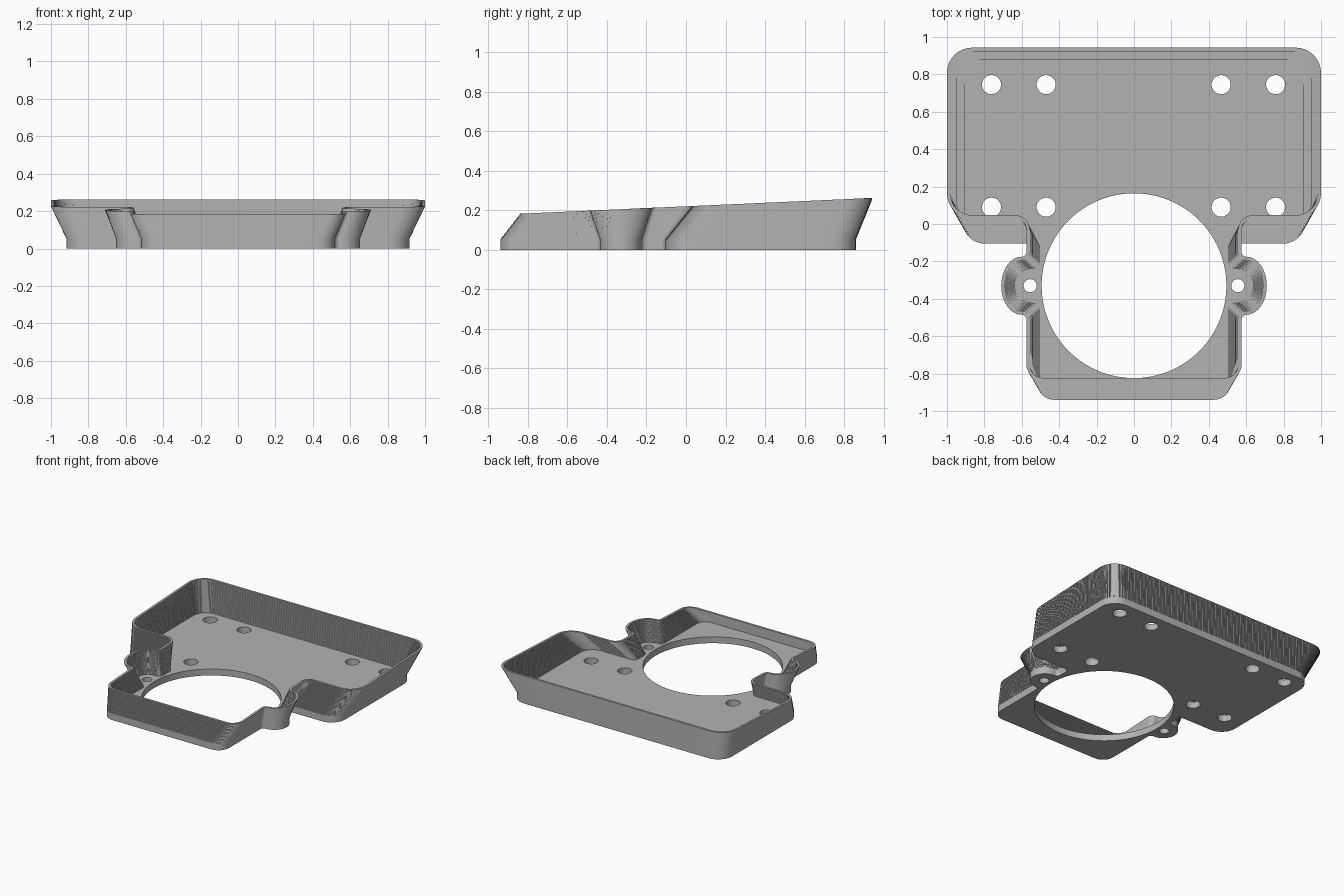
import bpy
import bmesh
import math
from mathutils import Vector

cube = bpy.data.objects.get("Cube")
if cube:
    bpy.data.objects.remove(cube)

FLOOR = 0.05      # plate thickness
WALL = 0.017      # wall thickness
LAYERS = 34       # fine steps up the flared wall
SEGS = 8          # segments per rounded corner

grey = bpy.data.materials.new("plain grey")
grey.use_nodes = True
grey.diffuse_color = (0.45, 0.45, 0.45, 1)
grey.node_tree.nodes["Principled BSDF"].inputs["Base Color"].default_value = grey.diffuse_color


def half_outline(front, back, waist, ear, side, shoulder, ear_half, r, ear_a, inner):
    """Corners of the +x half: x, y, rounding before and after the corner."""
    lo, hi = -0.33 - ear_half, -0.33 + ear_half
    f = 0.025
    return [
        (waist, front, 0.09, 0.09),
        (waist, lo, f, f),
        (ear, lo, ear_a, ear_half),
        (ear, hi, ear_half, ear_a),
        (waist, hi, f, f),
        (waist, shoulder, inner, inner),
        (side, shoulder, r, r),
        (side, back, r, r),
    ]


def outline(corners):
    """Round the corners of the half and mirror it into a closed loop."""
    pts = [Vector((0, corners[0][1]))] + [Vector(c[:2]) for c in corners]
    pts.append(Vector((0, corners[-1][1])))
    half = []
    for i, (_, _, a, b) in enumerate(corners, 1):
        p = pts[i]
        u = (pts[i - 1] - p).normalized() * a
        v = (pts[i + 1] - p).normalized() * b
        for k in range(SEGS + 1):
            t = math.pi / 2 * k / SEGS
            half.append(p + u * (1 - math.sin(t)) + v * (1 - math.cos(t)))
    return half + [Vector((-p.x, p.y)) for p in reversed(half)]


def inset(loop, d):
    """Move a counter-clockwise loop inwards."""
    n = len(loop)
    out = []
    for i, p in enumerate(loop):
        e = (p - loop[i - 1]).normalized()
        f = (loop[(i + 1) % n] - p).normalized()
        m = (e + f).normalized()
        out.append(p + Vector((-m.y, m.x)) * d / max(m.dot(e), 0.5))
    return out


def finish(obj):
    bpy.ops.object.select_all(action="DESELECT")
    obj.select_set(True)
    bpy.context.view_layer.objects.active = obj
    bpy.ops.object.shade_smooth_by_angle(angle=math.radians(30))


base = outline(half_outline(-0.94, 0.86, 0.517, 0.652, 0.917, -0.105, 0.105, 0.12, 0.105, 0.03))
rim = outline(half_outline(-0.84, 0.943, 0.575, 0.71, 1.0, 0.03, 0.155, 0.135, 0.108, 0.06))

# Floor plate: filled outline with round openings
curve = bpy.data.curves.new("floor_profile", "CURVE")
curve.dimensions = "2D"
curve.fill_mode = "BOTH"
curve.extrude = FLOOR / 2


def add_loop(points):
    spline = curve.splines.new("POLY")
    spline.points.add(len(points) - 1)
    for sp, p in zip(spline.points, points):
        sp.co = (p.x, p.y, 0, 1)
    spline.use_cyclic_u = True


def add_circle(x, y, r, n):
    angles = [2 * math.pi * k / n for k in range(n)]
    add_loop([Vector((x + r * math.cos(a), y + r * math.sin(a))) for a in angles])


add_loop(base)
add_circle(0, -0.33, 0.494, 96)
for x in (-0.555, 0.555):
    add_circle(x, -0.33, 0.035, 32)
for x in (-0.762, -0.47, 0.466, 0.757):
    for y in (0.09, 0.745):
        add_circle(x, y, 0.051, 32)

temp = bpy.data.objects.new("floor_temp", curve)
bpy.context.collection.objects.link(temp)
bpy.context.view_layer.update()
mesh = bpy.data.meshes.new_from_object(temp.evaluated_get(bpy.context.evaluated_depsgraph_get()))
bpy.data.objects.remove(temp)
bm = bmesh.new()
bm.from_mesh(mesh)
bmesh.ops.remove_doubles(bm, verts=bm.verts, dist=0.00001)
bmesh.ops.translate(bm, verts=bm.verts, vec=(0, 0, FLOOR / 2))
bmesh.ops.recalc_face_normals(bm, faces=bm.faces)
bm.to_mesh(mesh)
bm.free()
mesh.materials.clear()
mesh.materials.append(grey)
floor = bpy.data.objects.new("floor_plate", mesh)
bpy.context.collection.objects.link(floor)
finish(floor)

# Flared wall: thin stepped layers rising from the floor to a sloping rim
bm = bmesh.new()
outer, inner = [], []
for i in range(LAYERS):
    t = i / (LAYERS - 1)
    loop = [a.lerp(b, t) for a, b in zip(base, rim)]
    for rings, pts in ((outer, loop), (inner, inset(loop, WALL))):
        for s in (i / LAYERS, (i + 1) / LAYERS):
            ring = []
            for p, top in zip(pts, rim):
                height = 0.183 + 0.0447 * (top.y + 0.84)
                ring.append(bm.verts.new((p.x, p.y, FLOOR + (height - FLOOR) * s)))
            rings.append(ring)
rings = outer + inner[::-1]
n = len(base)
for r, ring in enumerate(rings):
    above = rings[(r + 1) % len(rings)]
    for k in range(n):
        j = (k + 1) % n
        bm.faces.new((ring[k], ring[j], above[j], above[k]))
bmesh.ops.recalc_face_normals(bm, faces=bm.faces)
mesh = bpy.data.meshes.new("flared_wall")
bm.to_mesh(mesh)
bm.free()
mesh.materials.append(grey)
wall = bpy.data.objects.new("flared_wall", mesh)
bpy.context.collection.objects.link(wall)
finish(wall)
